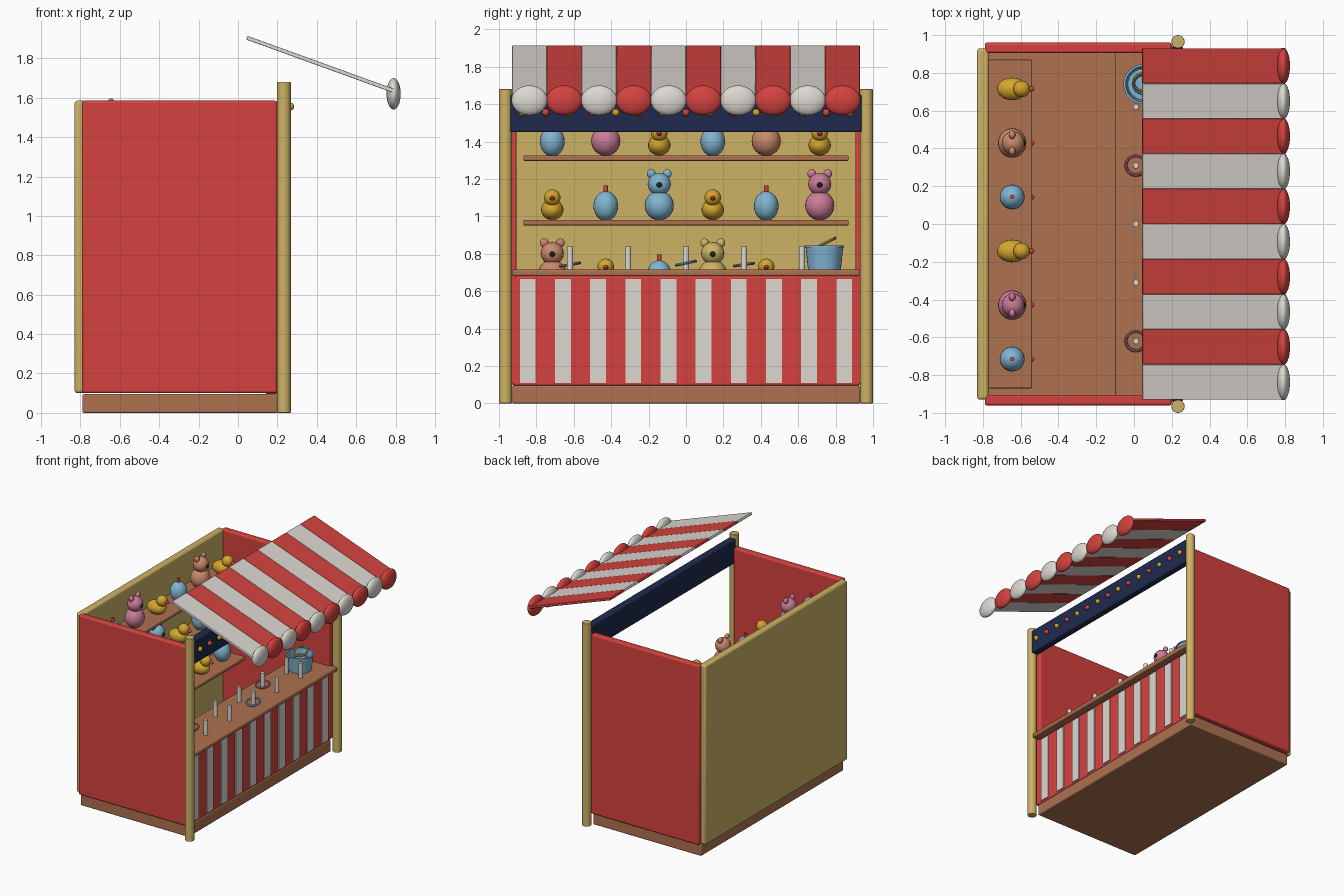
import bpy, bmesh, math
from mathutils import Matrix, Vector

if "Cube" in bpy.data.objects:
    bpy.data.objects.remove(bpy.data.objects["Cube"])


def material(name, r, g, b):
    m = bpy.data.materials.new(name)
    m.diffuse_color = (r, g, b, 1)
    m.use_nodes = True
    m.node_tree.nodes["Principled BSDF"].inputs["Base Color"].default_value = m.diffuse_color
    return m


RED = material("red", 0.66, 0.055, 0.05)
WHITE = material("off white", 0.72, 0.69, 0.64)
WOOD = material("brown wood", 0.42, 0.165, 0.08)
TAN = material("tan", 0.61, 0.45, 0.13)
NAVY = material("navy", 0.014, 0.023, 0.075)
GOLD = material("gold", 0.66, 0.38, 0.025)
BLUE = material("light blue", 0.22, 0.46, 0.64)
PINK = material("pink", 0.60, 0.20, 0.31)
PEACH = material("peach", 0.60, 0.25, 0.15)
DARK = material("black", 0.015, 0.015, 0.02)


def finish(name, bm, mat, bevel=0.0):
    me = bpy.data.meshes.new(name)
    bmesh.ops.recalc_face_normals(bm, faces=bm.faces)
    bm.to_mesh(me)
    bm.free()
    me.materials.append(mat)
    me.shade_smooth()
    me.set_sharp_from_angle(angle=math.radians(35))
    ob = bpy.data.objects.new(name, me)
    bpy.context.collection.objects.link(ob)
    if bevel:
        mod = ob.modifiers.new("soft_edges", "BEVEL")
        mod.width = bevel
        mod.segments = 3
    return ob


def box(name, x, y, z, mat, bevel=0.0):
    """Box from (min, max) ranges."""
    bm = bmesh.new()
    size = [r[1] - r[0] for r in (x, y, z)]
    mid = [(r[1] + r[0]) / 2 for r in (x, y, z)]
    bmesh.ops.create_cube(bm, size=1, matrix=Matrix.Translation(mid) @ Matrix.Diagonal((*size, 1)))
    return finish(name, bm, mat, bevel)


def ball(name, c, r, mat, seg=24):
    bm = bmesh.new()
    bmesh.ops.create_uvsphere(bm, u_segments=seg, v_segments=seg // 2, radius=1,
                              matrix=Matrix.Translation(c) @ Matrix.Diagonal((*r, 1)))
    return finish(name, bm, mat)


def rod(name, x, y, z0, z1, r, mat, seg=20, bevel=0.0):
    bm = bmesh.new()
    bmesh.ops.create_cone(bm, cap_ends=True, segments=seg, radius1=r, radius2=r, depth=z1 - z0,
                          matrix=Matrix.Translation((x, y, (z0 + z1) / 2)))
    return finish(name, bm, mat, bevel)


def lathe(name, profile, c, mat, rot=None, closed=False, seg=32):
    """Spin a (radius, height) profile about z."""
    bm = bmesh.new()
    vs = [bm.verts.new((r, 0, z)) for r, z in profile]
    es = [bm.edges.new(p) for p in zip(vs, vs[1:])]
    if closed:
        es.append(bm.edges.new((vs[-1], vs[0])))
    bmesh.ops.spin(bm, geom=vs + es, cent=(0, 0, 0), axis=(0, 0, 1), angle=math.tau, steps=seg)
    bmesh.ops.remove_doubles(bm, verts=bm.verts, dist=1e-5)
    bmesh.ops.transform(bm, matrix=Matrix.Translation(c) @ (rot or Matrix()), verts=bm.verts)
    return finish(name, bm, mat)


def ring(name, c, R, r, mat, tilt):
    prof = [(R + r * math.cos(a * math.tau / 10), r * math.sin(a * math.tau / 10)) for a in range(10)]
    return lathe(name, prof, c, mat, Matrix.Rotation(math.radians(tilt), 4, "X"), True)


# Booth shell
box("floor_base", (-0.79, 0.20), (-0.93, 0.93), (0, 0.095), WOOD, 0.008)
box("back_wall", (-0.83, -0.77), (-0.93, 0.93), (0.10, 1.585), TAN, 0.015)
for s, side in ((-1, "left"), (1, "right")):
    box(side + "_wall", (-0.79, 0.20), sorted((s * 0.905, s * 0.96)), (0.10, 1.585), RED, 0.012)
    rod(side + "_post", 0.233, s * 0.965, 0, 1.68, 0.035, TAN, 24, 0.004)

# Striped front panel and counter
box("front_panel", (0.14, 0.20), (-0.93, 0.93), (0.095, 0.68), RED, 0.01)
for i in range(10):
    y = -0.846 + i * 0.188
    box("front_stripe", (0.198, 0.207), (y - 0.042, y + 0.042), (0.11, 0.665), WHITE)
box("counter", (-0.10, 0.26), (-0.93, 0.93), (0.68, 0.715), WOOD, 0.01)

# Sign board with bulbs
box("sign_board", (0.20, 0.26), (-0.94, 0.94), (1.45, 1.65), NAVY, 0.01)
for i in range(15):
    ball("sign_bulb", (0.266, -0.875 + i * 0.125, 1.555), (0.02, 0.02, 0.02), RED if i % 2 else GOLD, 14)

# Awning: sloping stripes, each with a rounded flap
a, b = Vector((0.045, 0, 1.905)), Vector((0.79, 0, 1.635))
slope = math.atan2(a.z - b.z, b.x - a.x)
for i in range(10):
    mat = RED if i % 2 else WHITE
    y = -0.837 + i * 0.186
    h = (b - a).length / 2
    stripe = box("awning_stripe", (-h, h), (-0.093, 0.093), (-0.01, 0.01), mat, 0.004)
    stripe.location = (a + b) / 2 + Vector((0, y, 0))
    stripe.rotation_euler.y = slope
    ball("awning_flap", (0.79, y, 1.62), (0.036, 0.096, 0.08), mat, 28)


# Prizes
def bear(x, y, z, mat):
    ball("bear_body", (x, y, z + 0.078), (0.075, 0.078, 0.08), mat)
    ball("bear_head", (x + 0.005, y, z + 0.192), (0.06, 0.062, 0.06), mat)
    for s in (-1, 1):
        ball("bear_ear", (x, y + s * 0.043, z + 0.248), (0.018, 0.024, 0.024), mat, 14)
    ball("bear_nose", (x + 0.062, y, z + 0.188), (0.012, 0.015, 0.015), DARK, 12)


def duck(x, y, z):
    ball("duck_body", (x, y, z + 0.055), (0.08, 0.06, 0.055), GOLD)
    ball("duck_head", (x + 0.05, y, z + 0.12), (0.044, 0.044, 0.044), GOLD)
    ball("duck_beak", (x + 0.1, y, z + 0.117), (0.018, 0.014, 0.012), RED, 12)


def bottle(x, y, z):
    ball("bottle_body", (x, y, z + 0.075), (0.066, 0.066, 0.08), BLUE)
    rod("bottle_neck", x, y, z + 0.14, z + 0.185, 0.012, RED, 14)


bears = {(0, 0): PEACH, (0, 3): TAN, (1, 2): BLUE, (1, 5): PINK, (2, 1): PINK, (2, 4): PEACH}
for row, top in enumerate((0.61, 0.98, 1.325)):
    box("prize_shelf", (-0.77, -0.54), (-0.87, 0.87), (top - 0.028, top), WOOD, 0.006)
    for i in range(6):
        y = -0.715 + i * 0.286
        kind = (i + row) % 3
        if kind == 0:
            bear(-0.645, y, top, bears[row, i])
        elif kind == 1:
            duck(-0.645, y, top)
        else:
            bottle(-0.645, y, top)

# Ring-toss pegs and rings on the counter
for x in (0.01, 0.14):
    for i in range(5):
        rod("peg", x, -0.62 + i * 0.31, 0.71, 0.84, 0.017, WHITE, 16, 0.003)
ring("toss_ring", (0.01, -0.62, 0.742), 0.052, 0.008, PINK, 10)
ring("toss_ring", (0.01, 0.31, 0.742), 0.052, 0.008, PINK, 8)
ring("toss_ring", (0.14, 0.0, 0.75), 0.052, 0.008, BLUE, 12)

# Bucket holding spare rings
lathe("bucket", [(0, 0), (0.088, 0), (0.1, 0.118), (0.106, 0.118), (0.106, 0.13), (0.094, 0.13),
                 (0.082, 0.012), (0, 0.012)], (0.05, 0.74, 0.715), BLUE)
ring("spare_ring", (0.05, 0.75, 0.86), 0.052, 0.008, TAN, 27)
ring("spare_ring", (0.05, 0.74, 0.80), 0.052, 0.008, BLUE, 15)
